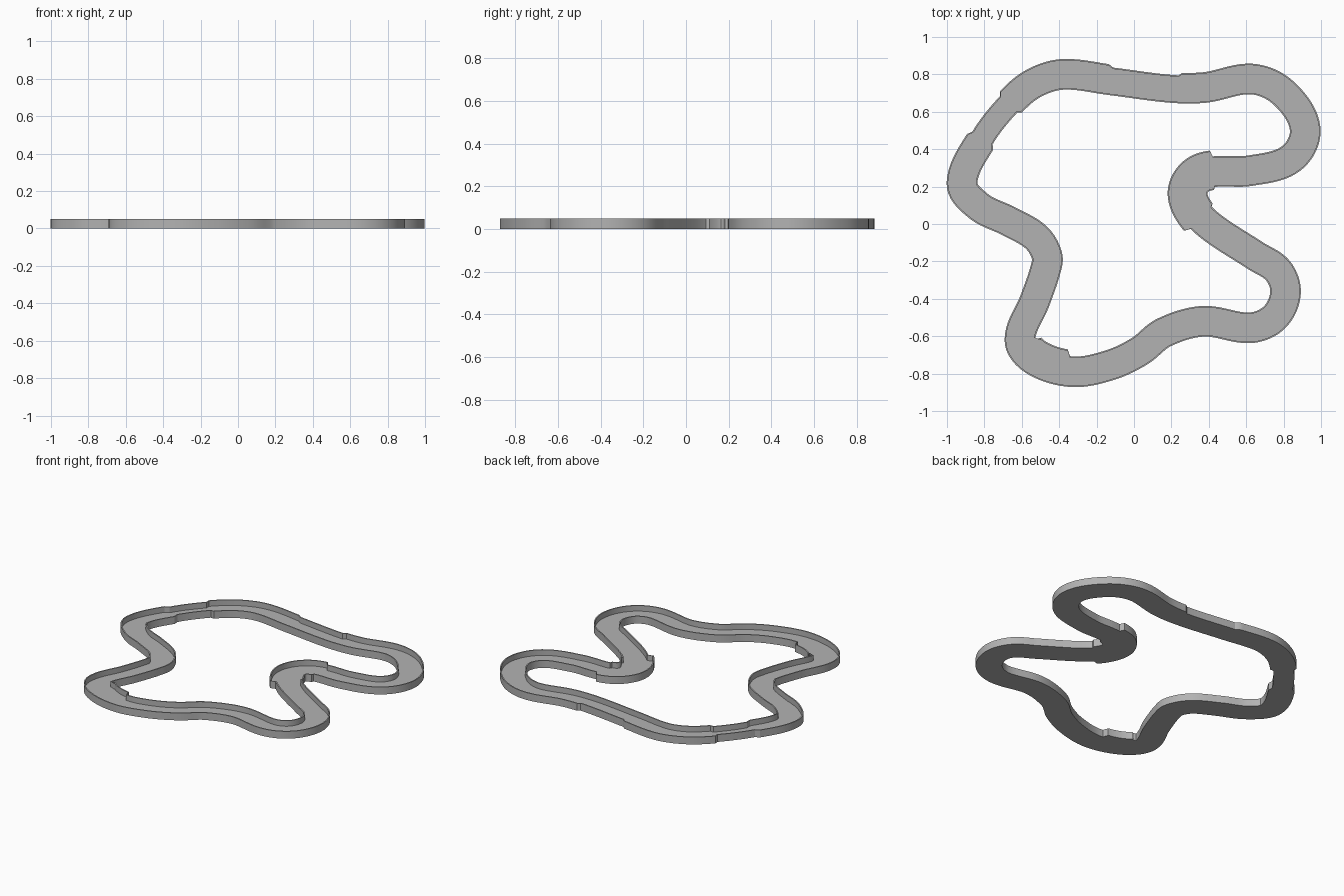
import bpy
import bmesh
import math
from mathutils import Vector
from mathutils.geometry import interpolate_bezier

cube = bpy.data.objects.get("Cube")
if cube:
    bpy.data.objects.remove(cube, do_unlink=True)

# Centre line of the circuit, clockwise from the left bend
CENTRE = [
    (-.92, .22), (-.81, .46), (-.67, .64), (-.54, .75), (-.38, .8),
    (-.12, .77), (.2, .73), (.38, .73), (.63, .775), (.8, .7),
    (.915, .51), (.84, .35), (.62, .285), (.43, .28), (.34, .25),
    (.295, .17), (.33, .07), (.42, -.02), (.65, -.17), (.77, -.25),
    (.81, -.37), (.75, -.5), (.62, -.555), (.37, -.52), (.16, -.58),
    (.03, -.68), (-.13, -.755), (-.33, -.79), (-.53, -.73), (-.61, -.62),
    (-.53, -.41), (-.475, -.25), (-.465, -.17), (-.525, -.07),
    (-.67, .015), (-.83, .095),
]
STEPS = 10
HALF_WIDTH = .082
WALL = .008
FLOOR_HEIGHT = .012
WALL_HEIGHT = .05

# Stepped stretches: side, first and last centre point, extra width
OUTSIDE, INFIELD = 1, -1
STEPPED = [
    (OUTSIDE, 1, 2, -.018), (INFIELD, 1, 2, -.018),
    (OUTSIDE, 5, 6.2, -.015),
    (INFIELD, 13.1, 16.3, .033), (OUTSIDE, 13.2, 16.2, .015),
    (INFIELD, 27.2, 29, .035),
]


def sample_path(points):
    """Return closely spaced (position, left normal, parameter) samples."""
    pts = [Vector((x, y, 0)) for x, y in points]
    count = len(pts)
    tangents = [(pts[(i + 1) % count] - pts[i - 1]).normalized() for i in range(count)]
    path = []
    for i, start in enumerate(pts):
        j = (i + 1) % count
        reach = (pts[j] - start).length / 3
        curve = interpolate_bezier(start, start + tangents[i] * reach,
                                   pts[j] - tangents[j] * reach, pts[j], STEPS + 1)
        path += [(p, i + k / STEPS) for k, p in enumerate(curve[:-1])]
    samples = []
    for n, (p, t) in enumerate(path):
        d = (path[(n + 1) % len(path)][0] - path[n - 1][0]).normalized()
        samples.append((p, Vector((-d.y, d.x, 0)), t))
    return samples


def edge_offset(side, t):
    """Signed distance from the centre line to the track edge."""
    extra = sum(w for s, a, b, w in STEPPED if s == side and a <= t <= b)
    return side * (HALF_WIDTH + extra)


def make_ring(name, samples, left, right, height, material):
    """Sweep a rectangular section between two offsets around the circuit."""
    bm = bmesh.new()
    sections = []
    for p, normal, t in samples:
        a, b = p + normal * left(t), p + normal * right(t)
        up = Vector((0, 0, height))
        sections.append([bm.verts.new(v) for v in (a, b, b + up, a + up)])
    for n, section in enumerate(sections):
        previous = sections[n - 1]
        for k in range(4):
            m = (k + 1) % 4
            bm.faces.new((previous[k], previous[m], section[m], section[k]))
    bmesh.ops.recalc_face_normals(bm, faces=bm.faces)
    mesh = bpy.data.meshes.new(name)
    bm.to_mesh(mesh)
    bm.free()
    mesh.materials.append(material)
    obj = bpy.data.objects.new(name, mesh)
    bpy.context.collection.objects.link(obj)
    bpy.ops.object.select_all(action='DESELECT')
    obj.select_set(True)
    bpy.context.view_layer.objects.active = obj
    bpy.ops.object.shade_smooth_by_angle(angle=math.radians(30))
    return obj


# Single plain grey
grey = bpy.data.materials.new("plain_grey")
grey.use_nodes = True
colour = (.45, .45, .45, 1)
grey.diffuse_color = colour
grey.node_tree.nodes["Principled BSDF"].inputs["Base Color"].default_value = colour

samples = sample_path(CENTRE)

# Track floor
make_ring("track_floor", samples,
          lambda t: edge_offset(OUTSIDE, t) - WALL / 2,
          lambda t: edge_offset(INFIELD, t) + WALL / 2,
          FLOOR_HEIGHT, grey)

# Thin upright walls along both edges
for name, side in (("outside_wall", OUTSIDE), ("infield_wall", INFIELD)):
    make_ring(name, samples,
              lambda t: edge_offset(side, t),
              lambda t: edge_offset(side, t) - side * WALL,
              WALL_HEIGHT, grey)
